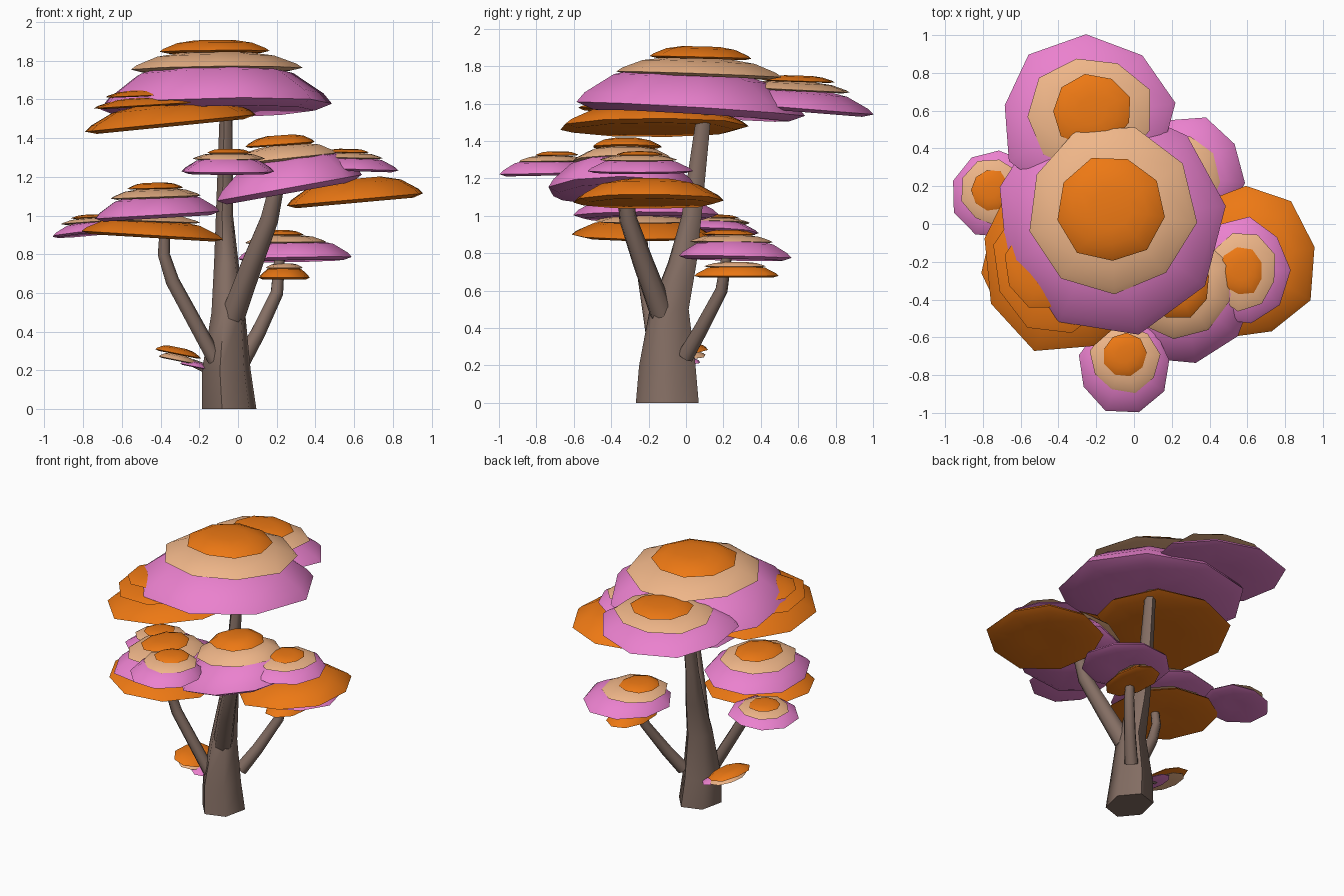
import bpy, bmesh, math, random
from mathutils import Vector

if "Cube" in bpy.data.objects:
    bpy.data.objects.remove(bpy.data.objects["Cube"])

random.seed(4)


def material(name, *rgb):
    m = bpy.data.materials.new(name)
    m.diffuse_color = (*rgb, 1)
    m.use_nodes = True
    m.node_tree.nodes["Principled BSDF"].inputs["Base Color"].default_value = m.diffuse_color
    return m


O = material("orange", 0.85, 0.19, 0.007)
P = material("pink", 0.83, 0.22, 0.62)
T = material("tan", 0.87, 0.47, 0.25)
BARK = material("bark", 0.23, 0.155, 0.125)


def loft(name, rings, mat):
    """Skin equal-length vertex rings and cap both ends."""
    bm = bmesh.new()
    rows = [[bm.verts.new(p) for p in ring] for ring in rings]
    n = len(rows[0])
    for a, b in zip(rows, rows[1:]):
        for i in range(n):
            j = (i + 1) % n
            bm.faces.new((a[i], a[j], b[j], b[i]))
    bm.faces.new(rows[0][::-1])
    bm.faces.new(rows[-1])
    bmesh.ops.recalc_face_normals(bm, faces=bm.faces)
    me = bpy.data.meshes.new(name)
    bm.to_mesh(me)
    bm.free()
    me.materials.append(mat)
    ob = bpy.data.objects.new(name, me)
    bpy.context.collection.objects.link(ob)
    bpy.context.view_layer.objects.active = ob
    ob.select_set(True)
    bpy.ops.object.shade_smooth_by_angle(angle=math.radians(66))
    ob.select_set(False)


# Leaf pad section: (radius factor, height factor) from underside to crown
PAD = [(0.3, 0.06), (0.86, 0.0), (1.0, 0.14), (0.93, 0.36), (0.68, 0.8), (0.38, 1.0)]


def pad(name, mat, cx, cy, rx, ry, z0, z1, sx=0, sy=0, n=9):
    """Flattened leaf dome, sheared by the slopes sx and sy."""
    phase = random.uniform(0, math.tau)
    wobble = [random.uniform(0.97, 1.07) for _ in range(n)]
    rings = []
    for r, h in PAD:
        ring = []
        for i, w in enumerate(wobble):
            a = phase + math.tau * i / n
            dx, dy = rx * r * w * math.cos(a), ry * r * w * math.sin(a)
            ring.append((cx + dx, cy + dy, z0 + h * (z1 - z0) + sx * dx + sy * dy))
        rings.append(ring)
    loft(name, rings, mat)


# Layer rule: size, bottom and top as fractions, slope share, drift share
LAYERS = [(1, 0, 0.66, 1, 0), (0.73, 0.56, 0.83, 0.6, 0.6), (0.46, 0.82, 1, 0.4, 1)]


def cluster(name, cx, cy, rx, ry, z0, z1, slope=(0, 0), drift=(0, 0), mats=(P, T, O)):
    """Stack of shrinking pads, the upper ones shifted by drift."""
    for i, (mat, (s, a, b, k, d)) in enumerate(zip(mats, LAYERS)):
        pad(f"{name}_leaf_layer_{i + 1}", mat, cx + d * drift[0], cy + d * drift[1],
            rx * s, ry * s, z0 + a * (z1 - z0), z0 + b * (z1 - z0),
            slope[0] * k, slope[1] * k)


def limb(name, path, r0, r1, n=7):
    """Tube through points, tapering from r0 to r1."""
    pts = [Vector(p) for p in path]
    last = len(pts) - 1
    rings = []
    for i, p in enumerate(pts):
        d = (pts[min(i + 1, last)] - pts[max(i - 1, 0)]).normalized()
        u = Vector((0, 1, 0)).cross(d).normalized()
        v = d.cross(u)
        r = r0 + (r1 - r0) * i / last
        rings.append([p + r * (u * math.cos(math.tau * k / n) + v * math.sin(math.tau * k / n))
                      for k in range(n)])
    loft(name, rings, BARK)


# Trunk: x, y, z, radius, slightly oval and flared at the foot
trunk = [(-0.045, -0.10, 0, 0.145), (-0.06, -0.10, 0.2, 0.13), (-0.05, -0.09, 0.5, 0.09),
         (-0.06, -0.02, 0.75, 0.066), (-0.07, 0.03, 1.0, 0.046), (-0.06, 0.11, 1.66, 0.031)]
loft("trunk", [[(x + r * math.cos(math.tau * (k / 6 + 0.375)),
                 y + 1.2 * r * math.sin(math.tau * (k / 6 + 0.375)), z) for k in range(6)]
               for x, y, z, r in trunk], BARK)

# Branches
limb("left_branch", [(-0.09, -0.15, 0.2), (-0.34, -0.22, 0.66), (-0.385, -0.23, 0.8),
                     (-0.38, -0.24, 0.93)], 0.042, 0.028)
limb("right_branch", [(-0.03, -0.13, 0.48), (0.07, -0.23, 0.75), (0.16, -0.31, 0.98),
                      (0.2, -0.33, 1.16)], 0.066, 0.04)
limb("back_branch", [(0.02, 0, 0.25), (0.1, 0.08, 0.39), (0.2, 0.19, 0.6),
                     (0.215, 0.22, 0.8)], 0.046, 0.028)
limb("low_twig", [(-0.1, -0.07, 0.18), (-0.24, -0.05, 0.24)], 0.03, 0.02)

# Crown clusters
cluster("top", -0.14, 0.04, 0.6, 0.61, 1.535, 1.905, (0.02, -0.06), (0.02, 0.04))
cluster("top_back", -0.25, 0.56, 0.45, 0.42, 1.56, 1.75, (0, -0.08), (0.03, 0.04))
cluster("top_left", -0.35, -0.18, 0.45, 0.5, 1.46, 1.65, (0.1, 0), (-0.12, -0.04), (O, O, O))

# Middle clusters
cluster("right", 0.26, -0.35, 0.39, 0.39, 1.115, 1.415, (0.18, 0), (-0.04, 0.03))
cluster("front", -0.05, -0.75, 0.245, 0.245, 1.215, 1.345, (0, 0.02), (0, 0.06))
cluster("right_side", 0.57, -0.25, 0.25, 0.275, 1.23, 1.345, (-0.03, 0))
cluster("left", -0.43, -0.22, 0.32, 0.385, 0.985, 1.17, (0.06, 0))
cluster("left_side", -0.74, 0.16, 0.22, 0.235, 0.905, 1.005, (0.1, -0.04), (-0.02, 0.02))
cluster("back", 0.29, 0.26, 0.285, 0.305, 0.765, 0.925, (0.02, -0.02), (-0.08, -0.03))

# Single or double pads hanging under the clusters
pad("right_under_leaf", O, 0.6, -0.2, 0.36, 0.4, 1.065, 1.19, 0.09)
cluster("left_under", -0.45, -0.23, 0.37, 0.36, 0.885, 1.03, (-0.06, 0), mats=(O, T))
cluster("back_under", 0.24, 0.27, 0.13, 0.225, 0.67, 0.77, mats=(O, T))

# Small pads low on the trunk
for i, mat in enumerate((P, T, O)):
    pad(f"low_leaf_layer_{i + 1}", mat, -0.22 - 0.09 * min(i, 1), -0.05, 0.08 + 0.02 * i,
        0.13 + 0.02 * i, 0.215 + 0.033 * i, 0.245 + 0.037 * i, -0.2)
